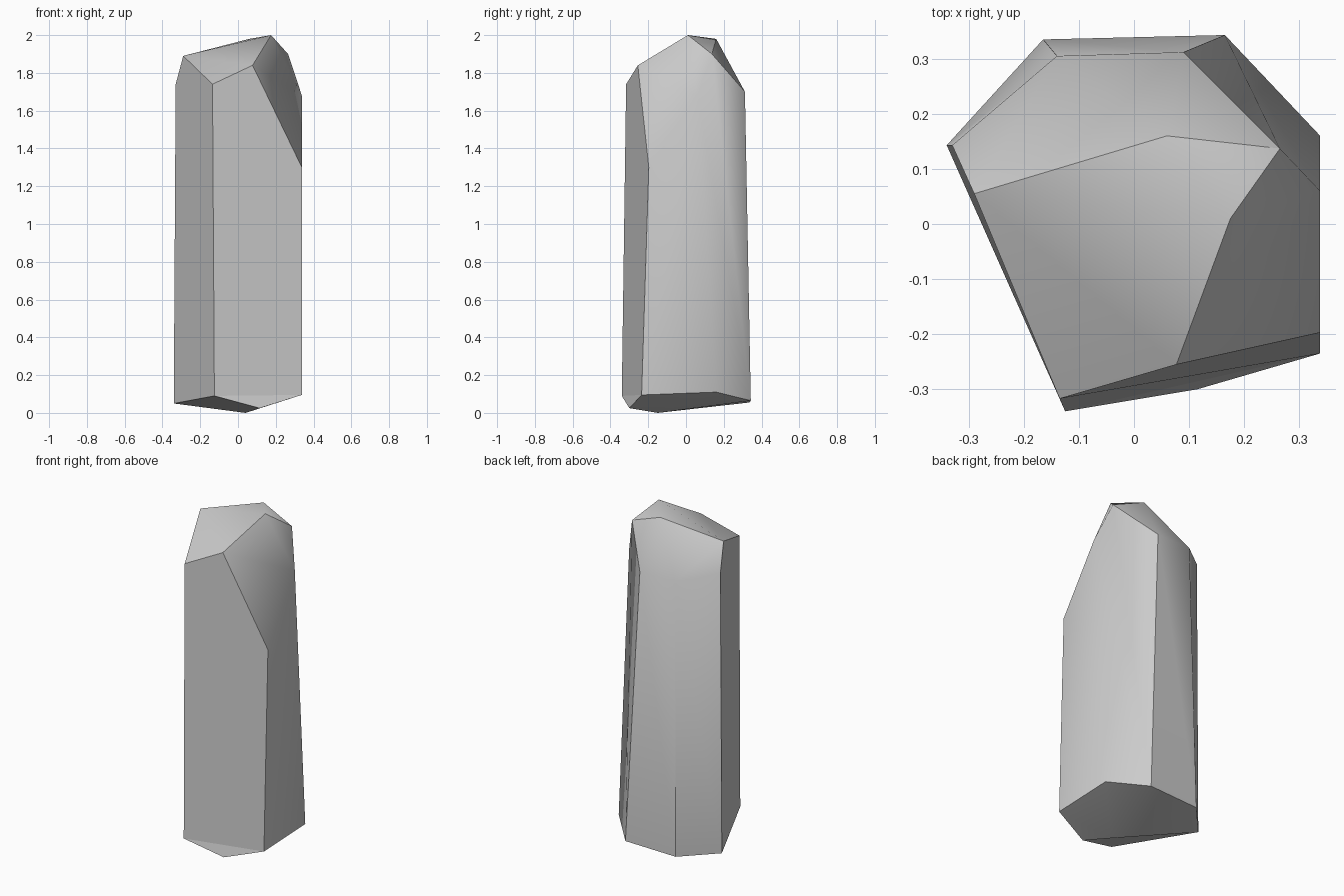
import bpy, bmesh

if "Cube" in bpy.data.objects:
    bpy.data.objects.remove(bpy.data.objects["Cube"])

# Crystal corners: capitals = bottom ring and keel, lower case = upper ring and tip
P = {
    'A': (-.34, .143, .05), 'B': (-.165, .335, .055), 'C': (.165, .343, .065),
    'D': (.338, .16, .11), 'E': (.338, -.235, .095), 'F': (-.125, -.34, .09),
    'L': (.115, -.30, .025), 'M': (.04, -.15, 0),
    'a': (-.33, .143, 1.74), 'b': (-.14, .305, 1.70), 'c': (.09, .312, 1.70),
    'd': (.338, .06, 1.68), 'e': (.338, -.197, 1.30), 'f': (-.135, -.317, 1.74),
    'g': (.077, -.255, 1.84), 'h': (-.29, .055, 1.89), 'j': (.265, .137, 1.90),
    'k': (.175, .01, 2.0), 'p': (.06, .16, 1.98),
}

# Facets, grouped so that shading is smooth inside each group
GROUPS = [
    "hfgk hkp kjp",                          # front slope of the tip
    "bcp bph bha cjp Aab ABb BCcb",          # back slope running into the back walls
    "gkde kjd EDde CDd Cdj Cjc",             # right chamfer and right walls
    "FEegf",                                 # front wall
    "AahfF",                                 # left wall
    "MAB MBC MCD MDE MEL",                   # underside
    "AMLF",                                  # underside, front left
    "FLE",                                   # front bottom chip
]
CREASES = {frozenset("Bb")}

bm = bmesh.new()
verts = {k: bm.verts.new(co) for k, co in P.items()}
group_of = {}
for i, group in enumerate(GROUPS):
    for names in group.split():
        face = bm.faces.new([verts[n] for n in names])
        face.smooth = True
        group_of[face] = i
bmesh.ops.recalc_face_normals(bm, faces=bm.faces[:])

# Sharp edges wherever two groups meet
name_of = {v: k for k, v in verts.items()}
for e in bm.edges:
    ids = {group_of[f] for f in e.link_faces}
    e.smooth = len(ids) == 1 and frozenset(name_of[v] for v in e.verts) not in CREASES

mesh = bpy.data.meshes.new("crystal")
bm.to_mesh(mesh)
bm.free()
bpy.context.collection.objects.link(bpy.data.objects.new("crystal", mesh))
